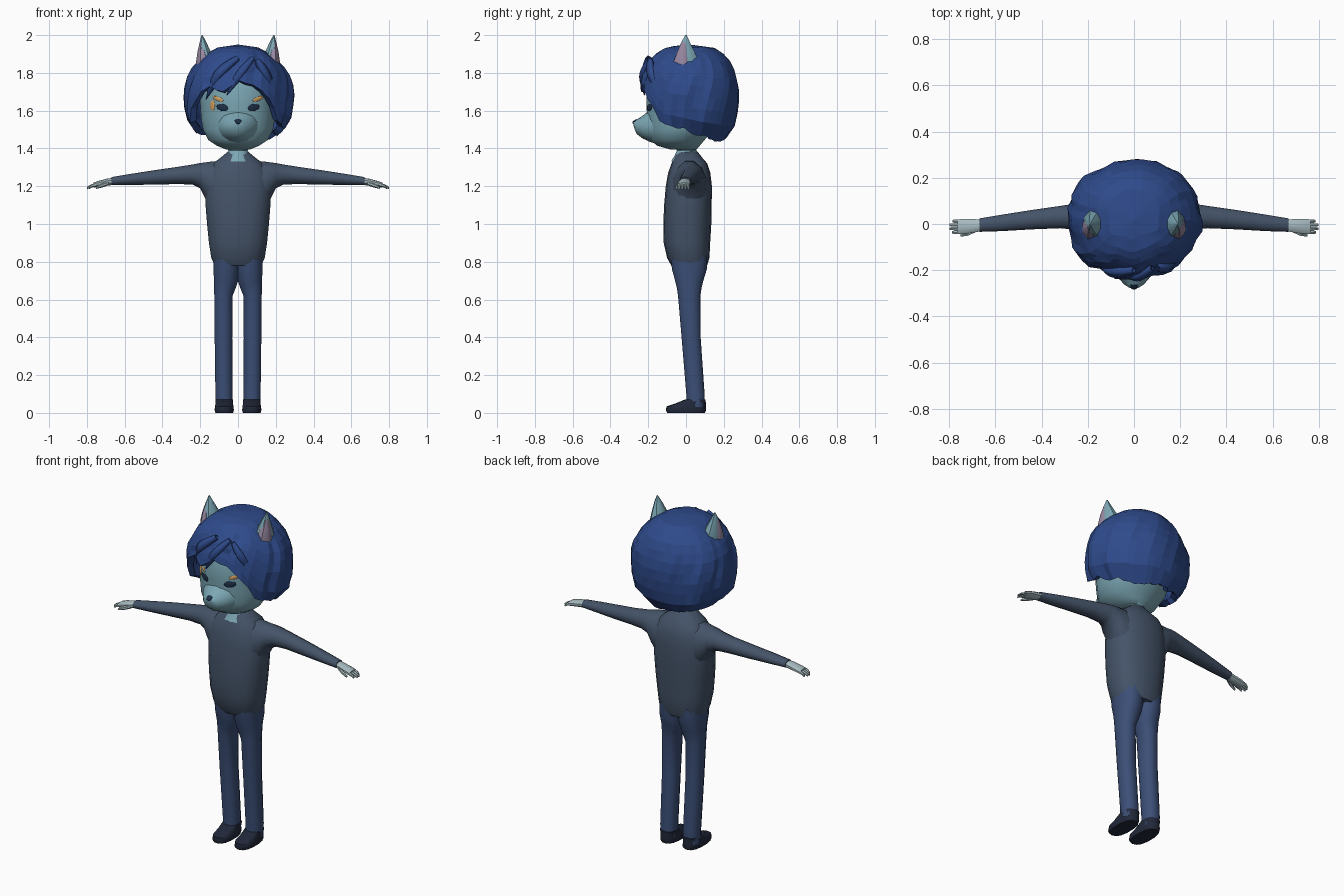
import bpy, bmesh, math, random
from mathutils import Vector

random.seed(4)


def material(name, r, g, b):
    m = bpy.data.materials.new(name)
    m.diffuse_color = (*[(c / 255) ** 2.2 for c in (r, g, b)], 1)
    return m


HAIR = material("hair_blue", 50, 76, 138)
SHIRT = material("shirt_grey", 70, 84, 104)
TROUSER = material("trouser_blue", 62, 80, 118)
SKIN = material("skin_teal", 122, 165, 178)
HAND = material("hand_pale", 165, 185, 190)
SHOE = material("shoe_dark", 38, 44, 60)
DARK = material("eye_dark", 35, 50, 72)
ORANGE = material("orange_mark", 205, 155, 95)
PINK = material("inner_ear", 150, 135, 160)


def finish(name, bm, mat, mirror=False, smooth=True):
    bmesh.ops.recalc_face_normals(bm, faces=bm.faces[:])
    me = bpy.data.meshes.new(name)
    bm.to_mesh(me)
    bm.free()
    ob = bpy.data.objects.new(name, me)
    bpy.context.collection.objects.link(ob)
    me.materials.append(mat)
    if mirror:
        ob.modifiers.new("mirror", 'MIRROR')
    if smooth:
        bpy.ops.object.select_all(action='DESELECT')
        bpy.context.view_layer.objects.active = ob
        ob.select_set(True)
        bpy.ops.object.shade_smooth_by_angle(angle=math.radians(40))
    return ob


def loft(name, rings, axis, mat, n=14, power=1.0, mirror=False, smooth=True):
    """rings: (position on axis, centre a, centre b, radius a, radius b)"""
    bm = bmesh.new()
    loops = []
    for t, ca, cb, ra, rb in rings:
        loop = []
        for i in range(n):
            w = 2 * math.pi * (i + 0.5) / n
            c, s = math.cos(w), math.sin(w)
            a = ca + ra * math.copysign(abs(c) ** power, c)
            b = cb + rb * math.copysign(abs(s) ** power, s)
            co = {'x': (t, a, b), 'y': (a, t, b), 'z': (a, b, t)}[axis]
            loop.append(bm.verts.new(co))
        loops.append(loop)
    for lo, hi in zip(loops, loops[1:]):
        for i in range(n):
            j = (i + 1) % n
            bm.faces.new((lo[i], lo[j], hi[j], hi[i]))
    bm.faces.new(loops[0])
    bm.faces.new(loops[-1])
    return finish(name, bm, mat, mirror, smooth)


def interp(table, t):
    for (a, va), (b, vb) in zip(table, table[1:]):
        if t <= b:
            return va + (vb - va) * max(0, (t - a) / (b - a))
    return table[-1][1]


# Clothing: shirt body, sleeves, trousers, shoes
loft("shirt", [(0.78, 0, .017, .125, .095), (.82, 0, .012, .143, .112),
               (.9, 0, .005, .156, .123), (1.0, 0, .007, .166, .127),
               (1.1, 0, .01, .174, .126), (1.2, 0, .015, .178, .122),
               (1.27, 0, .017, .165, .112), (1.32, 0, .018, .135, .095),
               (1.35, 0, .012, .095, .075), (1.385, 0, .008, .052, .052)],
     'z', SHIRT, 18, .85)
loft("sleeve", [(.08, .018, 1.195, .095, .145), (.14, .02, 1.21, .09, .125),
                (.175, .023, 1.232, .08, .097), (.2, .027, 1.256, .07, .069),
                (.24, .032, 1.262, .06, .055), (.32, .03, 1.257, .05, .047),
                (.45, .018, 1.246, .043, .039), (.57, .005, 1.236, .037, .03),
                (.67, -.005, 1.227, .03, .022)], 'x', SHIRT, 12, 1, True)
loft("trouser_leg", [(.03, .074, .05, .046, .048), (.1, .075, .05, .046, .05),
                     (.4, .077, .027, .048, .052), (.62, .077, .017, .05, .061),
                     (.66, .07, .017, .059, .067), (.7, .063, .017, .066, .077),
                     (.76, .062, .018, .07, .095), (.84, .062, .014, .072, .1)],
     'z', TROUSER, 12, .88, True)
loft("shoe", [(0, .073, 0, .048, .1), (.015, .073, 0, .052, .107),
              (.035, .073, .002, .05, .104), (.05, .073, .025, .047, .08),
              (.07, .073, .048, .047, .056)], 'z', SHOE, 14, .8, True)

# Hands with fingers and thumb
loft("hand", [(.65, -.004, 1.227, .025, .018), (.69, -.008, 1.222, .03, .019),
              (.74, -.01, 1.212, .034, .016), (.765, -.012, 1.206, .033, .013)],
     'x', HAND, 10, .9, True)
for i, tip in enumerate((.788, .8, .8, .787)):
    y = -.036 + .016 * i
    loft("finger", [(.75, y, 1.208, .009, .01), (.775, y, 1.202, .009, .009),
                    (tip, y, 1.191, .006, .006)], 'x', HAND, 6, 1, True)
loft("thumb", [(.685, -.026, 1.216, .011, .011), (.72, -.042, 1.204, .01, .011),
               (.752, -.05, 1.192, .006, .006)], 'x', HAND, 6, 1, True)

# Head, neck and muzzle
loft("neck", [(1.33, 0, .0, .085, .082), (1.365, 0, .005, .066, .066),
              (1.39, 0, .003, .053, .053), (1.43, 0, 0, .07, .07)], 'z', SKIN, 12)
loft("head", [(1.395, 0, -.015, .065, .07), (1.415, 0, -.04, .115, .115),
              (1.445, 0, -.045, .16, .145), (1.5, 0, -.025, .188, .178),
              (1.56, 0, -.008, .198, .2), (1.63, 0, 0, .202, .212),
              (1.72, 0, .005, .21, .215), (1.81, 0, .005, .185, .18),
              (1.87, 0, .005, .13, .12), (1.9, 0, .005, .05, .05)],
     'z', SKIN, 20, .95)
loft("muzzle", [(-.13, 0, 1.525, .125, .105), (-.19, 0, 1.52, .1, .086),
                (-.23, 0, 1.513, .072, .06), (-.262, 0, 1.515, .044, .038),
                (-.277, 0, 1.53, .018, .014)], 'y', SKIN, 14)
loft("nose", [(-.262, 0, 1.545, .02, .012), (-.279, 0, 1.538, .015, .009),
              (-.283, 0, 1.536, .007, .004)], 'y', DARK, 8)


def patch(name, x, z, w, h, mat, tilt=0):
    y = -.212 * math.sqrt(1 - (x / .202) ** 2)
    bpy.ops.mesh.primitive_uv_sphere_add(
        segments=12, ring_count=6, location=(x, y, z),
        rotation=(0, tilt, math.atan2(x, math.sqrt(.202 ** 2 - x * x))))
    ob = bpy.context.object
    ob.name = name
    ob.scale = (w, .006, h)
    ob.data.materials.append(mat)
    bpy.ops.object.shade_smooth()


# Eyes and cheek markings
for s in (-1, 1):
    patch("eye", s * .083, 1.617, .034, .019, DARK, s * -.2)
    patch("brow_mark", s * .105, 1.662, .034, .012, ORANGE, s * -.3)
patch("cheek_mark", -.135, 1.628, .018, .03, ORANGE)

# Ears with inner pads
loft("ear", [(1.80, .165, .005, .055, .08), (1.86, .168, .003, .053, .07),
             (1.91, .177, .0, .037, .05), (1.96, .185, -.002, .02, .026),
             (2.0, .19, 0, .003, .004)], 'z', SKIN, 8, 1, True)
loft("inner_ear", [(1.82, .184, -.018, .042, .054), (1.86, .183, -.017, .042, .052),
                   (1.91, .188, -.014, .029, .036), (1.965, .192, -.008, .011, .014)],
     'z', PINK, 8, 1, True)

# Hair: ridged shell whose lower edge follows the fringe, side locks and nape
EDGE = [(-180, 1.45), (-150, 1.445), (-110, 1.475), (-80, 1.49), (-60, 1.52),
        (-46, 1.63), (-30, 1.73), (-10, 1.69), (9, 1.77), (30, 1.73),
        (46, 1.65), (60, 1.53), (80, 1.51), (110, 1.475), (150, 1.445), (180, 1.45)]
PROFILE = [(1.43, .55), (1.48, .76), (1.53, .92), (1.6, .985), (1.7, 1), (1.78, .93),
           (1.85, .78), (1.9, .58), (1.935, .35), (1.95, 0)]
N, ROWS = 44, 10
bm = bmesh.new()
top = bm.verts.new((0, .02, 1.95))
ridge = [random.uniform(-.035, .025) for _ in range(N)]
rows = []
for k in range(1, ROWS + 1):
    row = []
    for i in range(N):
        deg = -180 + 360 * i / N
        a = math.radians(deg + 8 * math.sin(k * .5))
        e = interp(EDGE, deg) + (random.uniform(-.012, .012) if k == ROWS else 0)
        s = k / ROWS
        z = 1.95 - (1.95 - e) * s ** 1.45
        r = interp(PROFILE, z) ** (1 - .3 * abs(math.cos(a)))
        r *= 1 + min(1, s * 2) * (ridge[i] + random.uniform(-.015, .015))
        row.append(bm.verts.new((.293 * r * math.sin(a),
                                 .02 - .265 * r * math.cos(a), z)))
    rows.append(row)
for i in range(N):
    j = (i + 1) % N
    bm.faces.new((top, rows[0][i], rows[0][j]))
    for lo, hi in zip(rows, rows[1:]):
        bm.faces.new((lo[i], hi[i], hi[j], lo[j]))
hair = finish("hair", bm, HAIR, smooth=False)
sol = hair.modifiers.new("thickness", 'SOLIDIFY')
sol.thickness = .035
sol.offset = -1


# Swept fringe locks
def lock(points, width):
    cu = bpy.data.curves.new("fringe_lock", 'CURVE')
    cu.dimensions = '3D'
    cu.bevel_depth = width
    cu.bevel_resolution = 0
    cu.resolution_u = 3
    sp = cu.splines.new('NURBS')
    sp.points.add(len(points) - 1)
    sp.use_endpoint_u = True
    sp.order_u = 3
    for p, co, rad in zip(sp.points, points, (.5, 1.1, .8, .05)):
        p.co = (*co, 1)
        p.radius = rad
    ob = bpy.data.objects.new("fringe_lock", cu)
    cu.materials.append(HAIR)
    bpy.context.collection.objects.link(ob)


lock([(.08, -.19, 1.88), (.03, -.225, 1.82), (-.02, -.228, 1.75), (-.06, -.22, 1.68)], .026)
lock([(.0, -.2, 1.88), (-.08, -.21, 1.82), (-.13, -.19, 1.75), (-.17, -.15, 1.66)], .03)
lock([(.1, -.19, 1.87), (.13, -.19, 1.82), (.17, -.165, 1.75), (.2, -.12, 1.65)], .028)
